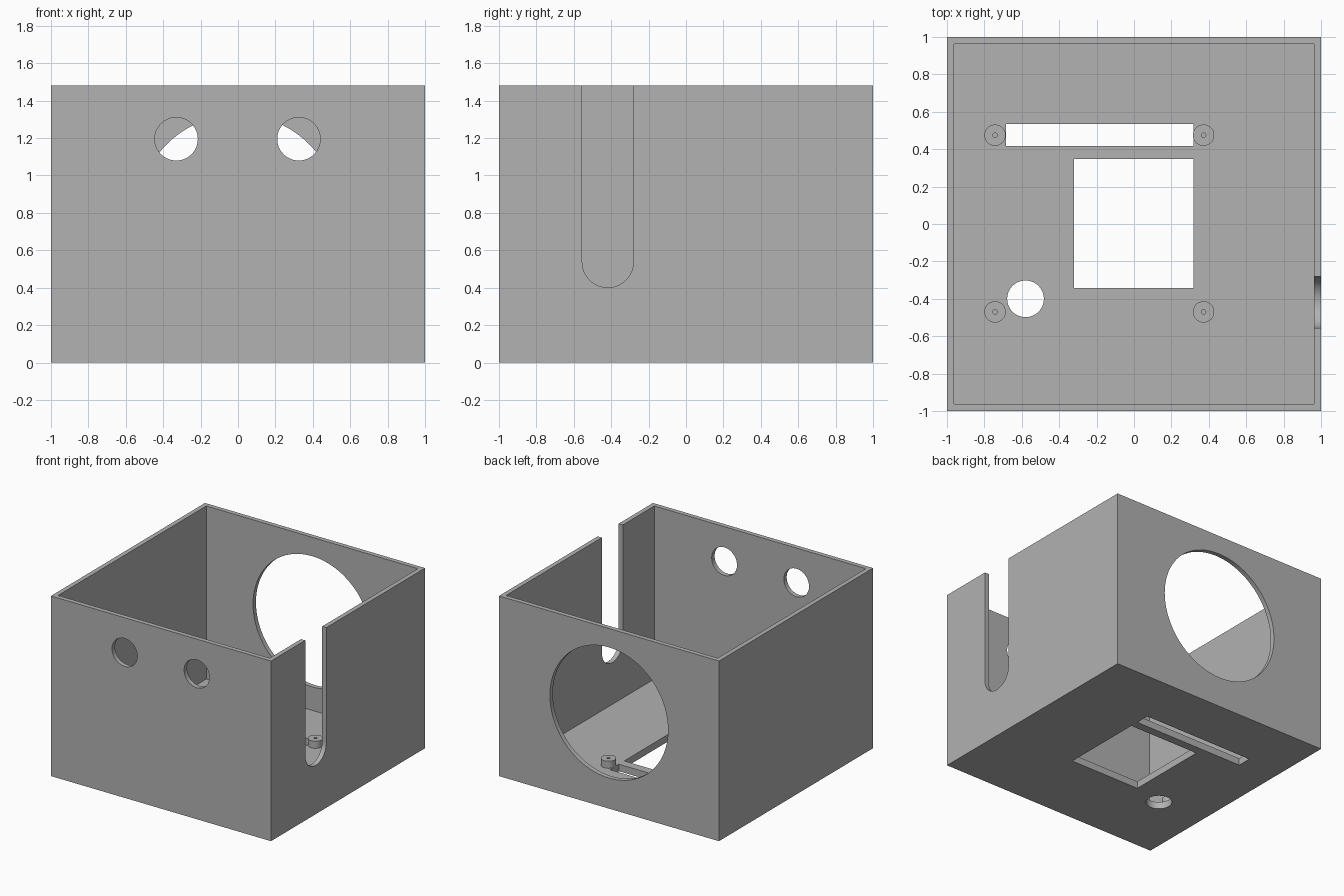
import bpy
import math

default = bpy.data.objects.get("Cube")
if default:
    bpy.data.objects.remove(default, do_unlink=True)

HEIGHT, WALL, FLOOR = 1.48, 0.038, 0.058

grey = bpy.data.materials.new("plain grey")
grey.use_nodes = True
GREY = (0.445, 0.445, 0.445, 1)
grey.diffuse_color = GREY
grey.node_tree.nodes["Principled BSDF"].inputs["Base Color"].default_value = GREY


def block(name, low, high):
    """Box between two opposite corners."""
    centre = [(a + b) / 2 for a, b in zip(low, high)]
    bpy.ops.mesh.primitive_cube_add(size=1, location=centre)
    ob = bpy.context.object
    ob.name = name
    ob.scale = [b - a for a, b in zip(low, high)]
    bpy.ops.object.transform_apply(location=True, rotation=False, scale=True)
    ob.data.materials.append(grey)
    return ob


def cylinder(name, centre, radius, depth, rotation=(0, 0, 0), sides=64):
    bpy.ops.mesh.primitive_cylinder_add(vertices=sides, radius=radius, depth=depth,
                                        location=centre, rotation=rotation)
    ob = bpy.context.object
    ob.name = name
    bpy.ops.object.transform_apply(location=True, rotation=True, scale=True)
    ob.data.materials.append(grey)
    return ob


def cut(target, cutter):
    """Subtract the cutter, then discard it."""
    mod = target.modifiers.new("cut", "BOOLEAN")
    mod.operation = "DIFFERENCE"
    mod.solver = "EXACT"
    mod.object = cutter
    bpy.ops.object.select_all(action="DESELECT")
    bpy.context.view_layer.objects.active = target
    target.select_set(True)
    bpy.ops.object.modifier_apply(modifier=mod.name)
    bpy.data.objects.remove(cutter, do_unlink=True)


def smooth(ob):
    bpy.ops.object.select_all(action="DESELECT")
    bpy.context.view_layer.objects.active = ob
    ob.select_set(True)
    bpy.ops.object.shade_smooth_by_angle(angle=math.radians(30))


# Open box
box = block("open_box", (-1, -1, 0), (1, 1, HEIGHT))
inner = 1 - WALL
cut(box, block("cavity", (-inner, -inner, FLOOR), (inner, inner, HEIGHT + 1)))

# Front sensor holes and large back opening
along_y = (math.pi / 2, 0, 0)
for x in (-0.33, 0.325):
    cut(box, cylinder("front_hole", (x, -1, 1.195), 0.115, 0.2, along_y))
cut(box, cylinder("back_opening", (0, 1, 0.788), 0.537, 0.2, along_y, 96))

# Round-ended notch in the left wall
notch_y, notch_z, notch_r = -0.418, 0.538, 0.137
cut(box, cylinder("notch_end", (1, notch_y, notch_z), notch_r, 0.2, (0, math.pi / 2, 0)))
cut(box, block("notch", (0.9, notch_y - notch_r, notch_z),
               (1.1, notch_y + notch_r, HEIGHT + 1)))

# Floor openings
cut(box, block("square_opening", (-0.32, -0.343, -1), (0.318, 0.348, 0.5)))
cut(box, block("floor_slot", (-0.684, 0.418, -1), (0.318, 0.535, 0.5)))
cut(box, cylinder("cable_hole", (-0.58, -0.4, 0), 0.098, 0.5))
smooth(box)

# Standoffs with blind screw holes
for x in (-0.743, 0.372):
    for y in (-0.47, 0.475):
        post = cylinder("standoff", (x, y, FLOOR + 0.029), 0.057, 0.058, sides=48)
        cut(post, cylinder("screw_hole", (x, y, FLOOR + 0.05), 0.012, 0.096, sides=24))
        smooth(post)
